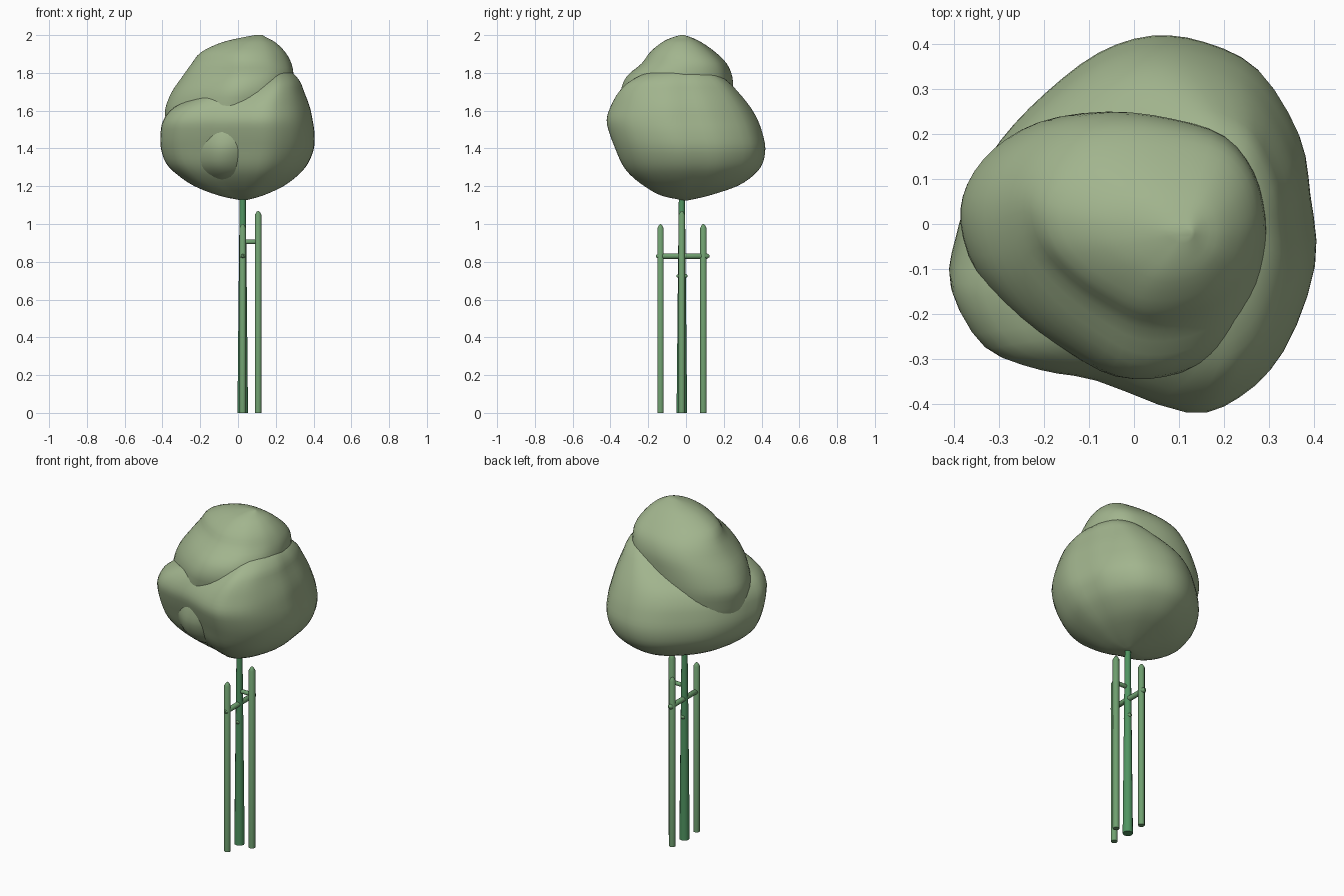
import bpy, bmesh, math
from mathutils import Vector

if "Cube" in bpy.data.objects:
    bpy.data.objects.remove(bpy.data.objects["Cube"])


def material(name, col):
    m = bpy.data.materials.new(name)
    m.diffuse_color = (*col, 1)
    m.use_nodes = True
    m.node_tree.nodes["Principled BSDF"].inputs["Base Color"].default_value = m.diffuse_color
    return m


LEAF = material("leaf_green", (0.36, 0.46, 0.27))
BARK = material("bark", (0.08, 0.30, 0.12))
WOOD = material("stake_wood", (0.16, 0.35, 0.16))


def finish(bm, name, mat, angle):
    bmesh.ops.recalc_face_normals(bm, faces=bm.faces)
    me = bpy.data.meshes.new(name)
    bm.to_mesh(me)
    bm.free()
    ob = bpy.data.objects.new(name, me)
    bpy.context.collection.objects.link(ob)
    me.materials.append(mat)
    bpy.ops.object.select_all(action='DESELECT')
    ob.select_set(True)
    bpy.context.view_layer.objects.active = ob
    bpy.ops.object.shade_smooth_by_angle(angle=math.radians(angle))
    return ob


def spline(pts, steps, closed):
    """Smooth curve through points of any dimension."""
    n, out = len(pts), []
    get = (lambda i: pts[i % n]) if closed else (lambda i: pts[max(0, min(n - 1, i))])
    for i in range(n if closed else n - 1):
        for s in range(steps):
            t = s / steps
            out.append([0.5 * (2 * b + (c - a) * t + (2 * a - 5 * b + 4 * c - d) * t * t
                               + (3 * b - a - 3 * c + d) * t ** 3)
                        for a, b, c, d in zip(get(i - 1), get(i), get(i + 1), get(i + 2))])
    if not closed:
        out.append(list(pts[-1]))
    return out


def blob(name, plan, rows):
    """Lumpy crown: a plan outline fitted to (z, xmin, xmax, ymin, ymax) at each level."""
    outline = spline(plan, 3, True)
    x0, x1 = min(p[0] for p in outline), max(p[0] for p in outline)
    y0, y1 = min(p[1] for p in outline), max(p[1] for p in outline)
    bm, rings = bmesh.new(), []
    for z, xa, xb, ya, yb in spline(rows, 3, False):
        rings.append([bm.verts.new((xa + (xb - xa) * (x - x0) / (x1 - x0),
                                    ya + (yb - ya) * (y - y0) / (y1 - y0), z))
                      for x, y in outline])
    n = len(outline)
    for a, b in zip(rings, rings[1:]):
        for i in range(n):
            bm.faces.new((a[i], a[(i + 1) % n], b[(i + 1) % n], b[i]))
    bm.faces.new(rings[0])
    bm.faces.new(rings[-1])
    return finish(bm, name, LEAF, 180)


def rod(name, start, end, profile, mat, sides=10):
    """Round rod from start to end; profile holds (distance along, radius)."""
    start, end = Vector(start), Vector(end)
    d = (end - start).normalized()
    q = Vector((0, 0, 1)).rotation_difference(d)
    bm, rings = bmesh.new(), []
    for h, r in profile:
        rings.append([bm.verts.new(start + q @ Vector((r * math.cos(k * math.tau / sides),
                                                       r * math.sin(k * math.tau / sides), h)))
                      for k in range(sides)])
    for a, b in zip(rings, rings[1:]):
        for i in range(sides):
            bm.faces.new((a[i], a[(i + 1) % sides], b[(i + 1) % sides], b[i]))
    bm.faces.new(rings[0])
    bm.faces.new(rings[-1])
    return finish(bm, name, mat, 40)


# Lower crown
blob("lower_crown",
     [(-0.40, -0.05), (-0.41, -0.15), (-0.34, -0.27), (-0.22, -0.32), (-0.09, -0.345),
      (0.12, -0.42), (0.24, -0.385), (0.34, -0.28), (0.405, -0.10), (0.395, 0.05),
      (0.37, 0.19), (0.28, 0.34), (0.16, 0.405), (0.04, 0.42), (-0.08, 0.38),
      (-0.20, 0.285), (-0.30, 0.175), (-0.365, 0.06)],
     [(1.125, 0.02, 0.04, -0.01, 0.01), (1.15, -0.10, 0.13, -0.13, 0.12),
      (1.20, -0.23, 0.24, -0.22, 0.27), (1.26, -0.32, 0.32, -0.295, 0.36),
      (1.32, -0.38, 0.37, -0.34, 0.405), (1.40, -0.408, 0.402, -0.375, 0.42),
      (1.48, -0.41, 0.405, -0.405, 0.405), (1.55, -0.395, 0.395, -0.42, 0.38),
      (1.62, -0.335, 0.38, -0.40, 0.34), (1.70, -0.17, 0.35, -0.355, 0.275),
      (1.76, -0.05, 0.325, -0.29, 0.215), (1.81, 0.04, 0.27, -0.18, 0.13),
      (1.84, 0.13, 0.15, -0.04, -0.02)])

# Upper crown, reaching down inside the lower one
blob("upper_crown",
     [(-0.385, 0.0), (-0.37, 0.09), (-0.31, 0.17), (-0.21, 0.23), (-0.08, 0.25),
      (0.06, 0.235), (0.19, 0.195), (0.265, 0.11), (0.295, 0.0), (0.29, -0.10),
      (0.255, -0.20), (0.17, -0.30), (0.06, -0.345), (-0.05, -0.345), (-0.15, -0.295),
      (-0.26, -0.215), (-0.35, -0.11)],
     [(1.20, -0.10, -0.08, -0.12, -0.10), (1.25, -0.24, 0.07, -0.24, 0.05),
      (1.31, -0.31, 0.11, -0.31, 0.13), (1.39, -0.345, 0.15, -0.345, 0.18),
      (1.46, -0.37, 0.20, -0.346, 0.21), (1.53, -0.38, 0.25, -0.335, 0.23),
      (1.61, -0.385, 0.28, -0.335, 0.245),
      (1.70, -0.35, 0.295, -0.345, 0.25), (1.78, -0.295, 0.295, -0.315, 0.245),
      (1.85, -0.245, 0.283, -0.235, 0.215), (1.91, -0.195, 0.25, -0.19, 0.155),
      (1.96, -0.09, 0.20, -0.13, 0.085), (1.985, 0.01, 0.155, -0.08, 0.035),
      (2.0, 0.09, 0.13, -0.03, -0.01)])

# Trunk
X, Y = 0.025, -0.022
rod("trunk", (X, Y, 0), (X, Y, 1.4),
    [(0, 0.028), (0.4, 0.024), (0.8, 0.020), (1.15, 0.016), (1.4, 0.012)], BARK, 12)


def stake(name, x, y, h):
    rod(name, (x, y, 0), (x, y, h),
        [(0, 0.018), (h - 0.022, 0.018), (h - 0.006, 0.009), (h, 0.002)], WOOD)


def bar(name, a, b, r):
    L = (Vector(b) - Vector(a)).length
    rod(name, a, b, [(0, r * 0.4), (0.012, r), (L - 0.012, r), (L, r * 0.4)], WOOD)


# Support stakes
stake("stake_front", 0.025, -0.135, 1.0)
stake("stake_back", 0.025, 0.092, 1.0)
stake("stake_side", 0.107, Y, 1.07)

# Cross bars and trunk tie
bar("long_crossbar", (0.025, -0.158, 0.83), (0.025, 0.124, 0.83), 0.015)
bar("short_crossbar", (0.02, Y, 0.905), (0.118, Y, 0.905), 0.012)
bar("trunk_tie", (X, -0.05, 0.725), (X, 0.008, 0.725), 0.013)
